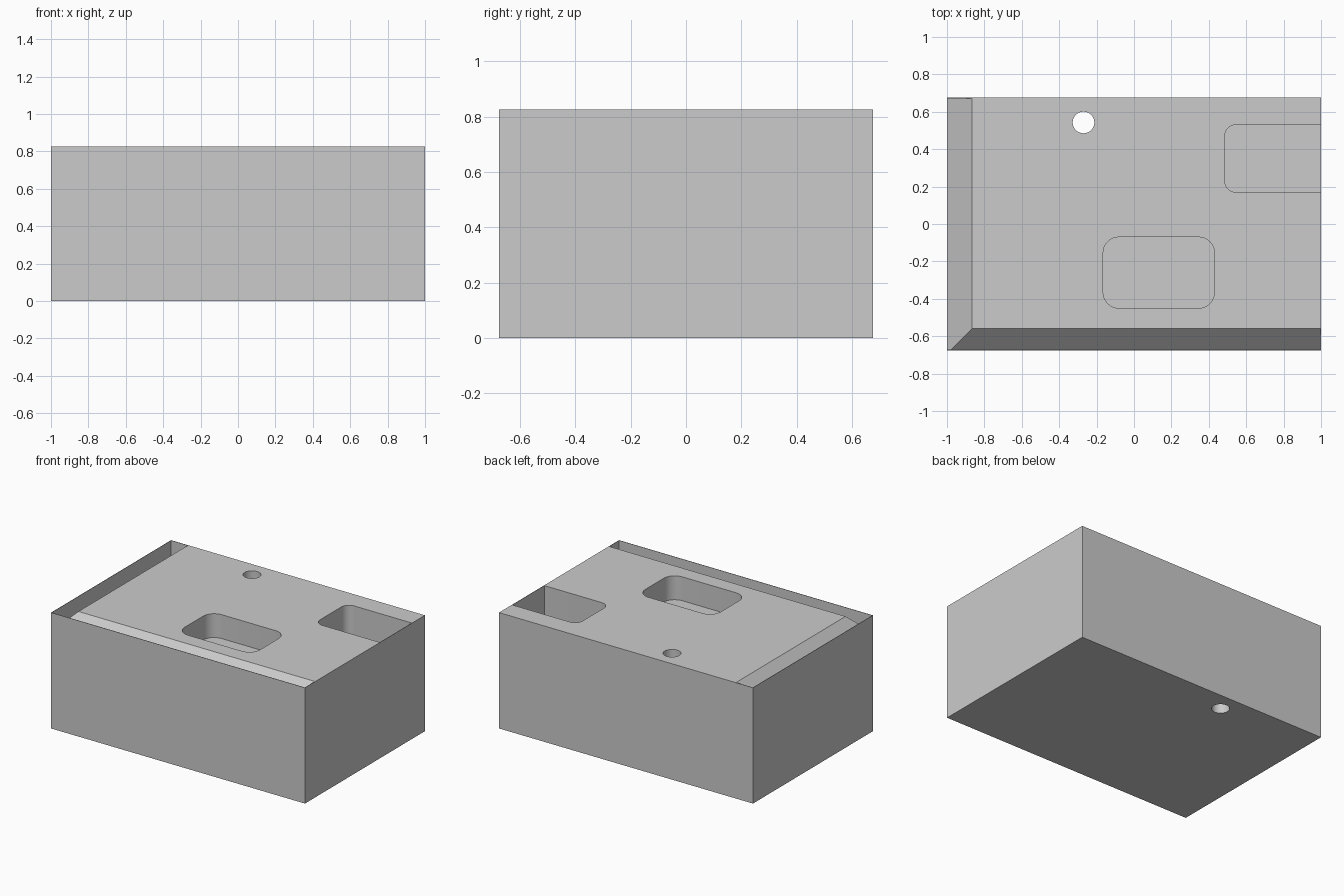
import bpy
import bmesh
from math import pi, cos, sin, radians

if "Cube" in bpy.data.objects:
    bpy.data.objects.remove(bpy.data.objects["Cube"], do_unlink=True)

W, D, H = 1.0, 0.675, 0.825   # half width, half depth, height
WALL = 0.003                  # thin outer skin left around the cuts

grey = bpy.data.materials.new("plain grey")
grey.use_nodes = True
grey.diffuse_color = (0.6, 0.6, 0.6, 1)
grey.node_tree.nodes["Principled BSDF"].inputs["Base Color"].default_value = (0.6, 0.6, 0.6, 1)


def prism(name, outline, offset):
    """Extrude a closed 3D outline by an offset vector."""
    bm = bmesh.new()
    face = bm.faces.new([bm.verts.new(p) for p in outline])
    top = bmesh.ops.extrude_face_region(bm, geom=[face])["geom"]
    bmesh.ops.translate(bm, vec=offset, verts=[v for v in top if isinstance(v, bmesh.types.BMVert)])
    bmesh.ops.recalc_face_normals(bm, faces=bm.faces)
    mesh = bpy.data.meshes.new(name)
    bm.to_mesh(mesh)
    bm.free()
    mesh.materials.append(grey)
    obj = bpy.data.objects.new(name, mesh)
    bpy.context.collection.objects.link(obj)
    return obj


def rounded_rect(x0, x1, y0, y1, z, radii, steps=8):
    """Outline with one radius per corner, anticlockwise from front left."""
    pts = []
    corners = [(x0, y0, 1, 1), (x1, y0, -1, 1), (x1, y1, -1, -1), (x0, y1, 1, -1)]
    for i, ((x, y, sx, sy), r) in enumerate(zip(corners, radii)):
        if r == 0:
            pts.append((x, y, z))
            continue
        for k in range(steps + 1):
            a = pi + (i + k / steps) * pi / 2
            pts.append((x + sx * r + r * cos(a), y + sy * r + r * sin(a), z))
    return pts


# Solid block
block = prism("block", rounded_rect(-W, W, -D, D, 0, [0] * 4), (0, 0, H))

# 45 degree troughs behind the front and left walls
over = 0.05


def trough_profile(edge, wall):
    drop = abs(edge - wall)
    return [(edge + over, H + over), (wall, H - drop), (wall, H + over)]


inner_w, inner_d = W - WALL, D - WALL
front = [(-inner_w, y, z) for y, z in trough_profile(-0.56, -inner_d)]
left = [(x, -inner_d, z) for x, z in trough_profile(-0.865, -inner_w)]

# Pockets and the through hole
r1, r2, rh = 0.085, 0.06, 0.058
hx, hy = -0.27, 0.543
cutters = [
    prism("front_trough_cutter", front, (2 * inner_w, 0, 0)),
    prism("side_trough_cutter", left, (0, 2 * inner_d, 0)),
    prism("centre_pocket_cutter",
          rounded_rect(-0.165, 0.43, -0.45, -0.07, H - 0.17, [r1] * 4), (0, 0, 1)),
    prism("side_pocket_cutter",
          rounded_rect(0.485, inner_w, 0.17, 0.53, H - 0.3, [r2, 0, 0, r2]), (0, 0, 1)),
    prism("hole_cutter",
          [(hx + rh * cos(k * pi / 16), hy + rh * sin(k * pi / 16), -over) for k in range(32)],
          (0, 0, 1)),
]

bpy.ops.object.select_all(action="DESELECT")
bpy.context.view_layer.objects.active = block
block.select_set(True)
for c in cutters:
    c.hide_render = True
    mod = block.modifiers.new(c.name, "BOOLEAN")
    mod.operation = "DIFFERENCE"
    mod.solver = "EXACT"
    mod.object = c
    bpy.ops.object.modifier_apply(modifier=mod.name)
    bpy.data.objects.remove(c, do_unlink=True)

# Smooth the rounded walls, keep the edges sharp
bpy.ops.object.shade_smooth_by_angle(angle=radians(30))
